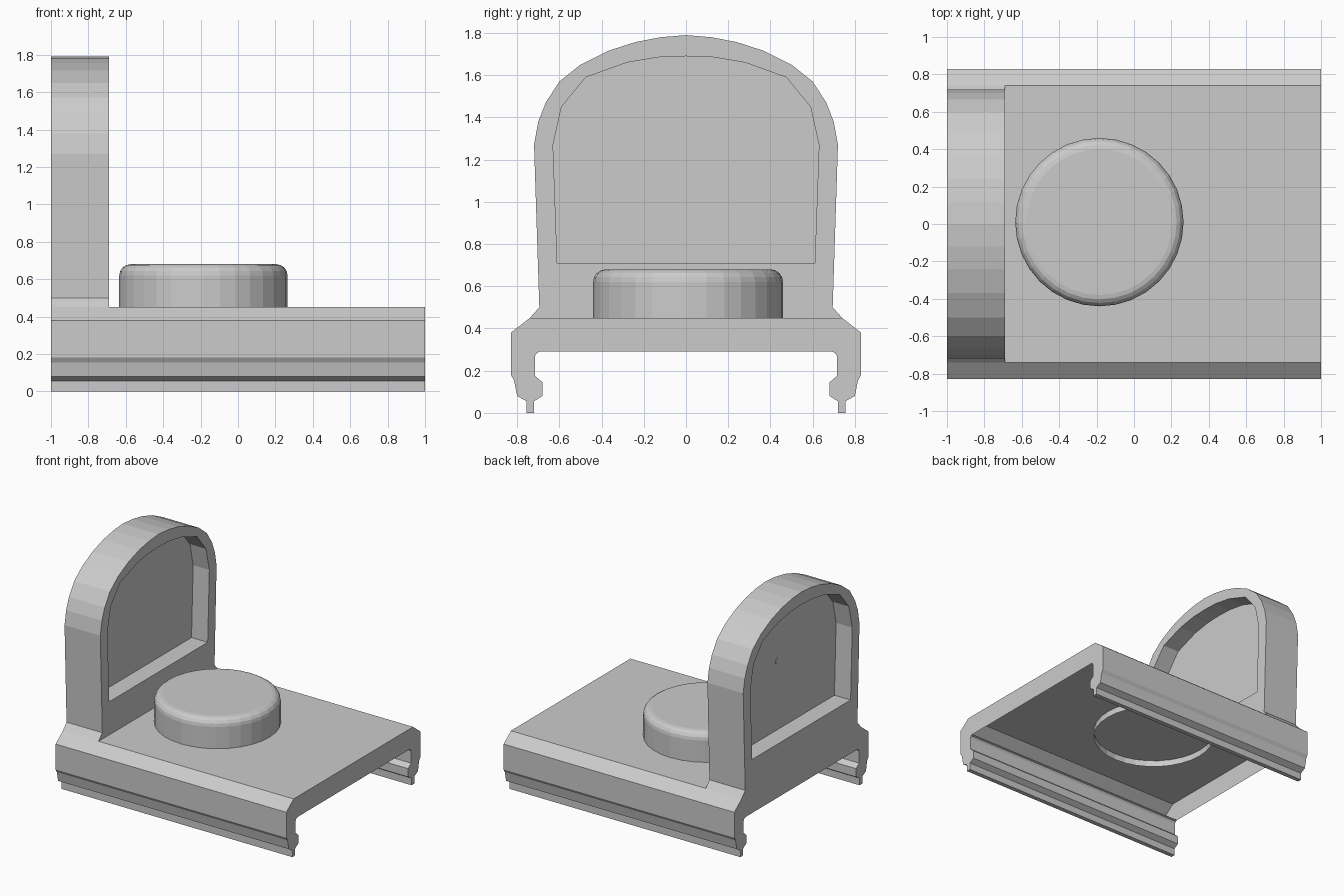
import bpy, bmesh, math

if "Cube" in bpy.data.objects:
    bpy.data.objects.remove(bpy.data.objects["Cube"])


def finish(bm, name):
    bm.normal_update()
    mesh = bpy.data.meshes.new(name)
    bm.to_mesh(mesh)
    bm.free()
    obj = bpy.data.objects.new(name, mesh)
    bpy.context.collection.objects.link(obj)
    return obj


def mirrored(half):
    """Full (y, z) outline from a right half listed bottom to top."""
    left = [(-y, z) for y, z in reversed(half) if y > 1e-6]
    return list(half) + left


def prism(name, outline, x0, x1, closed=True):
    """Extrude a (y, z) outline along x; end caps always filled."""
    bm = bmesh.new()
    a = [bm.verts.new((x0, y, z)) for y, z in outline]
    b = [bm.verts.new((x1, y, z)) for y, z in outline]
    n = len(outline)
    for i in range(n if closed else n - 1):
        j = (i + 1) % n
        bm.faces.new((a[i], a[j], b[j], b[i]))
    bm.faces.new(list(reversed(a)))
    bm.faces.new(b)
    if closed:
        bmesh.ops.recalc_face_normals(bm, faces=bm.faces[:])
    return finish(bm, name)


def carve(target, cutter):
    mod = target.modifiers.new("recess", 'BOOLEAN')
    mod.operation = 'DIFFERENCE'
    mod.solver = 'EXACT'
    mod.object = cutter
    bpy.context.view_layer.objects.active = target
    bpy.ops.object.modifier_apply(modifier=mod.name)
    bpy.data.objects.remove(cutter, do_unlink=True)


def lathe(name, profile, centre, sides):
    """Revolve (radius, z) points; open below, capped on top."""
    bm = bmesh.new()
    rings = []
    for r, z in profile:
        rings.append([bm.verts.new((centre[0] + r * math.cos(2 * math.pi * k / sides),
                                    centre[1] + r * math.sin(2 * math.pi * k / sides), z))
                      for k in range(sides)])
    for lo, hi in zip(rings, rings[1:]):
        for k in range(sides):
            m = (k + 1) % sides
            bm.faces.new((lo[k], lo[m], hi[m], hi[k]))
    bm.faces.new(rings[-1])
    return finish(bm, name)


# Base: hollow rail section, open underneath between its clip legs
rail = [(.69, .29), (.705, .285), (.715, .27), (.715, .175), (.68, .145),
        (.68, .08), (.72, .055), (.72, 0), (.755, 0), (.755, .055),
        (.80, .08), (.815, .155), (.83, .18), (.83, .38), (.74, .45)]
prism("rail_base", mirrored(rail), -1, 1, closed=False)

# Upright arched panel
arch = [(.74, .45), (.695, .50), (.72, 1.27), (.70, 1.38), (.665, 1.47),
        (.60, 1.57), (.50, 1.65), (.37, 1.715), (.24, 1.757), (.12, 1.78), (0, 1.79)]
panel = prism("arched_panel", mirrored(arch), -1, -.69)

# Matching recesses on its two faces
window = [(.61, .71), (.63, 1.27), (.59, 1.45), (.475, 1.59),
          (.28, 1.66), (.13, 1.685), (0, 1.69)]
for x0, x1 in ((-1.1, -.86), (-.83, -.6)):
    carve(panel, prism("recess_cutter", mirrored(window), x0, x1))

# Small stud on the rear recess
stud = [(.10 + .025 * math.cos(k * math.pi / 4), 1.25 + .025 * math.sin(k * math.pi / 4))
        for k in range(8)]
prism("rear_stud", stud, -.865, -.855)

# Round button with a rolled top edge
R, top, f = .45, .68, .06
edge = [(R - f + f * math.cos(t * math.pi / 8), top - f + f * math.sin(t * math.pi / 8))
        for t in range(5)]
lathe("round_button", [(R, .40)] + edge, (-.185, .01), 32)
